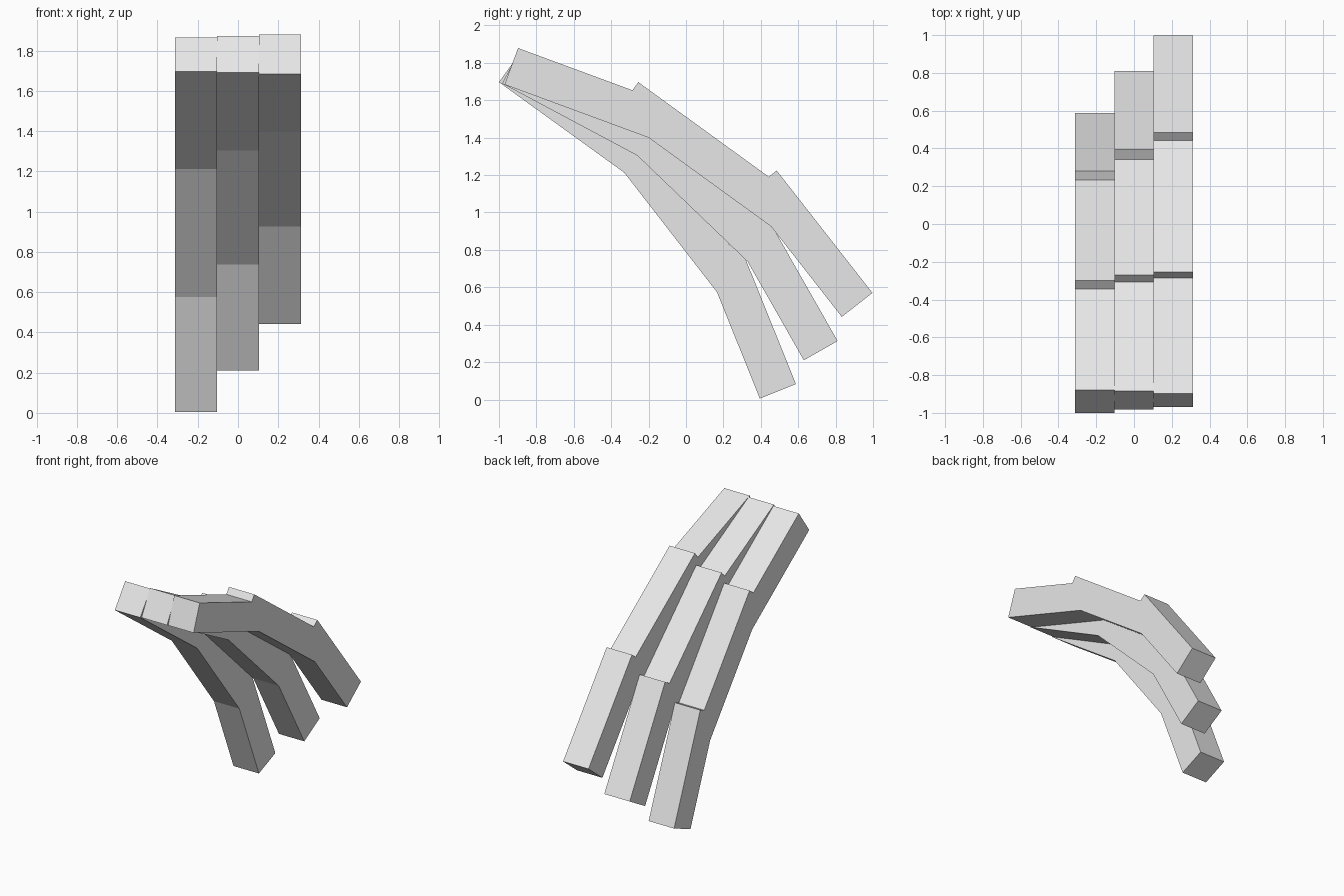
import bpy
import bmesh
from mathutils import Vector

cube = bpy.data.objects.get("Cube")
if cube:
    bpy.data.objects.remove(cube, do_unlink=True)

THICK = 0.208   # thickness of every finger segment
WIDTH = 0.209   # width of every finger

grey = bpy.data.materials.new("light_grey")
grey.use_nodes = True
grey.diffuse_color = (0.8, 0.8, 0.8, 1)
grey.node_tree.nodes["Principled BSDF"].inputs["Base Color"].default_value = (0.8, 0.8, 0.8, 1)


def segment(name, x, start, end):
    """Straight box whose underside runs from start to end (y, z)."""
    a, b = Vector(start), Vector(end)
    d = (b - a).normalized()
    up = Vector((-d.y, d.x)) * THICK
    bm = bmesh.new()
    profile = [bm.verts.new((x - WIDTH / 2, p.x, p.y)) for p in (a, b, b + up, a + up)]
    side = bm.faces.new(profile)
    ext = bmesh.ops.extrude_face_region(bm, geom=[side])
    moved = [v for v in ext["geom"] if isinstance(v, bmesh.types.BMVert)]
    bmesh.ops.translate(bm, verts=moved, vec=(WIDTH, 0, 0))
    bmesh.ops.recalc_face_normals(bm, faces=bm.faces)
    mesh = bpy.data.meshes.new(name)
    bm.to_mesh(mesh)
    bm.free()
    mesh.materials.append(grey)
    obj = bpy.data.objects.new(name, mesh)
    bpy.context.collection.objects.link(obj)


def finger(name, x, joints, overlaps):
    """Three segments; each later one starts back inside the one before."""
    parts = ("base", "middle", "tip")
    for i, part in enumerate(parts):
        a, b = Vector(joints[i]), Vector(joints[i + 1])
        d = (b - a).normalized()
        if i:
            # pull the start back so its top corner sits at the given y
            top_y = overlaps[i - 1]
            a -= d * ((a.x - d.y * THICK - top_y) / d.x)
        segment(f"{name}_{part}", x, a, b)


# Underside joints (y, z), then the y of each raised knuckle edge
finger("right_finger", -WIDTH,
       [(-1.0, 1.697), (-0.33, 1.213), (0.165, 0.575), (0.395, 0.005)],
       (-0.30, 0.28))
finger("centre_finger", 0,
       [(-0.983, 1.69), (-0.26, 1.304), (0.33, 0.737), (0.63, 0.21)],
       (-0.27, 0.395))
finger("left_finger", WIDTH,
       [(-0.97, 1.684), (-0.2, 1.40), (0.455, 0.925), (0.833, 0.442)],
       (-0.255, 0.485))
